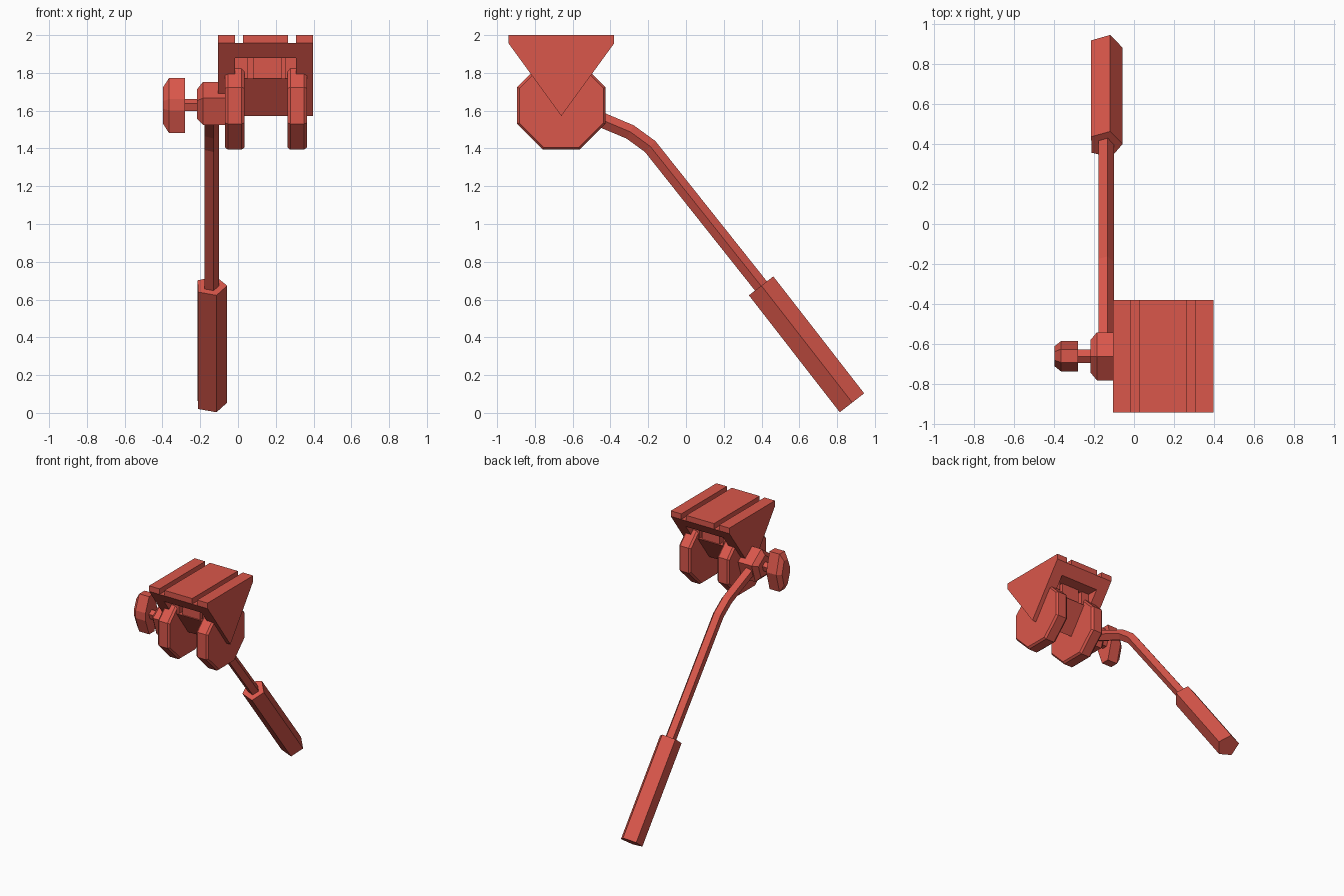
import bpy, bmesh, math
from mathutils import Vector

if "Cube" in bpy.data.objects:
    bpy.data.objects.remove(bpy.data.objects["Cube"])

red = bpy.data.materials.new("matte red")
red.diffuse_color = (0.70, 0.095, 0.07, 1)
red.use_nodes = True
red.node_tree.nodes["Principled BSDF"].inputs["Base Color"].default_value = red.diffuse_color


def loft(name, rings):
    """Skin a list of equal-length point rings and cap both ends."""
    bm = bmesh.new()
    vr = [[bm.verts.new(p) for p in r] for r in rings]
    n = len(vr[0])
    for a, b in zip(vr, vr[1:]):
        for i in range(n):
            bm.faces.new((a[i], a[(i + 1) % n], b[(i + 1) % n], b[i]))
    bm.faces.new(vr[0][::-1])
    bm.faces.new(vr[-1])
    bmesh.ops.recalc_face_normals(bm, faces=bm.faces)
    me = bpy.data.meshes.new(name)
    bm.to_mesh(me)
    bm.free()
    me.materials.append(red)
    ob = bpy.data.objects.new(name, me)
    bpy.context.collection.objects.link(ob)
    return ob


def box(name, x0, x1, y0, y1, z0, z1):
    return loft(name, [[(x, y0, z0), (x, y1, z0), (x, y1, z1), (x, y0, z1)] for x in (x0, x1)])


CY, CZ = -0.66, 1.627          # tilt axis


def along_x(name, profile, stations):
    """Profile of (y, z) offsets from the tilt axis; stations are (x, scale)."""
    return loft(name, [[(x, CY + y * s, CZ + z * s) for y, z in profile] for x, s in stations])


def ngon(n, r, start):
    return [(r * math.cos(start + i * math.tau / n), r * math.sin(start + i * math.tau / n))
            for i in range(n)]


# V-shaped cradle with a window cut from front to back
cradle = along_x("cradle", [(-0.28, 0.33), (0.28, 0.33), (0, -0.055)],
                 [(-0.106, 1), (0.397, 1)])
cutter = box("window_cutter", -0.016, 0.307, -1.1, -0.2, 1.77, 1.88)
cutter.hide_render = True
cutter.hide_viewport = True
mod = cradle.modifiers.new("window", "BOOLEAN")
mod.object = cutter
mod.operation = "DIFFERENCE"
mod.solver = "EXACT"

# core and blocks seen inside the window
box("window_core", -0.02, 0.31, CY - 0.08, CY + 0.08, 1.765, 1.885)
for i, (a, b) in enumerate([(-0.02, 0.05), (0.08, 0.23), (0.25, 0.31)]):
    box(f"window_block_{i}", a, b, CY - 0.135, CY + 0.135, 1.765, 1.885)

# three bars of the grooved top plate
for i, (a, b) in enumerate([(-0.106, -0.016), (0.026, 0.265), (0.307, 0.397)]):
    box(f"top_plate_bar_{i}", a, b, CY - 0.28, CY + 0.28, 1.957, 2.0)

# pair of octagonal tilt discs with slightly chamfered rims
octagon = ngon(8, 0.253, math.pi / 8)
for name, x0, x1 in (("tilt_disc_left", -0.068, 0.034), ("tilt_disc_right", 0.262, 0.364)):
    along_x(name, octagon, [(x0, 0.95), (x0 + 0.015, 1), (x1 - 0.015, 1), (x1, 0.95)])

# hub, clamp shaft and wing knob on the tilt axis
along_x("hub", ngon(5, 0.126, math.pi / 2), [(-0.217, 0.68), (-0.185, 1), (-0.06, 1)])
along_x("clamp_shaft", ngon(5, 0.035, math.pi / 2), [(-0.30, 1), (-0.20, 1)])
wing = [(-0.075, 0.035), (-0.075, -0.025), (-0.03, -0.146),
        (0.035, -0.146), (0.075, 0.0), (0.035, 0.146), (-0.03, 0.146)]
along_x("wing_knob", wing, [(-0.397, 0.66), (-0.365, 1), (-0.28, 1)])


# pan handle: pentagonal rod and grip swept along a path in the yz plane
def sweep(name, path, r, cx):
    pts = [Vector(p) for p in path]
    rings = []
    for i, p in enumerate(pts):
        d_in = (p - pts[i - 1]).normalized() if i else (pts[1] - p).normalized()
        d_out = (pts[i + 1] - p).normalized() if i < len(pts) - 1 else d_in
        t = (d_in + d_out).normalized()
        up = Vector((-t.y, t.x))
        rings.append([(cx + a, p.x + up.x * b, p.y + up.y * b) for a, b in ngon(5, r, 0.03)])
    return loft(name, rings)


sweep("handle_rod", [(-0.60, 1.615), (-0.296, 1.487), (-0.19, 1.41), (0.42, 0.642)], 0.042, -0.143)
sweep("handle_grip", [(0.397, 0.672), (0.878, 0.053)], 0.086, -0.143)
